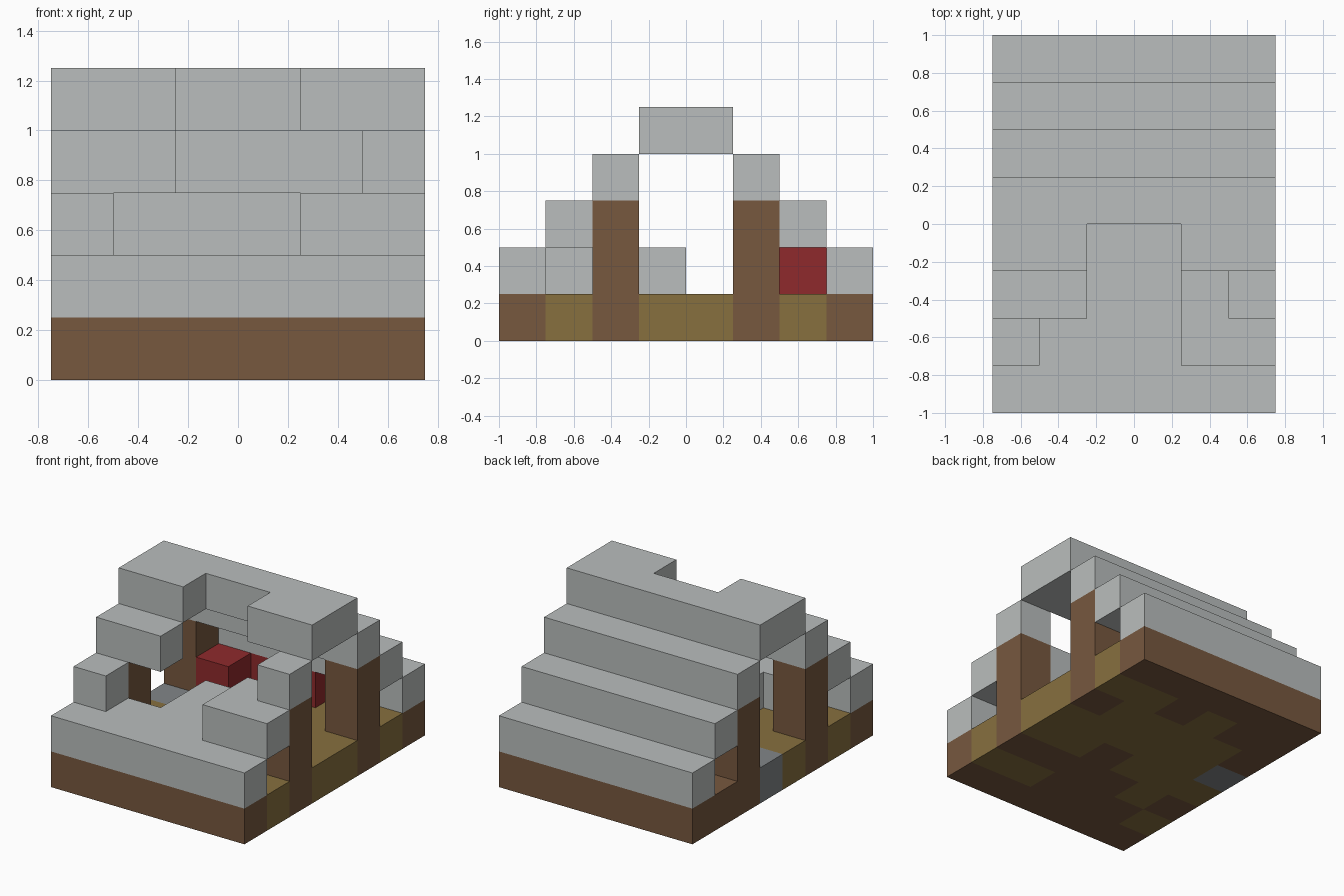
import bpy
import bmesh
import math
from mathutils import Vector

cube = bpy.data.objects.get("Cube")
if cube:
    bpy.data.objects.remove(cube, do_unlink=True)

CELL = 0.25
NX, NY = 6, 8


def srgb(r, g, b):
    def lin(c):
        c /= 255
        return c / 12.92 if c <= 0.04045 else ((c + 0.055) / 1.055) ** 2.4
    return (lin(r), lin(g), lin(b), 1.0)


def material(name, color):
    m = bpy.data.materials.new(name)
    m.use_nodes = True
    m.diffuse_color = color
    bsdf = next(n for n in m.node_tree.nodes if n.type == 'BSDF_PRINCIPLED')
    bsdf.inputs["Base Color"].default_value = color
    return m


STONE = material("pale stone", srgb(186, 190, 189))
WOOD = material("brown wood", srgb(119, 88, 63))
EARTH = material("olive earth", srgb(135, 112, 63))
RED = material("red block", srgb(143, 42, 44))
SLATE = material("dark slate", srgb(130, 134, 136))


def block(xs, y, z):
    """Set of cells for a row of blocks."""
    return {(x, y, z) for x in xs}


ROW = range(NX)
parts = {}

# Floor: olive patches and one slate tile set into a wooden base
earth_rows = {1: (0, 4, 5), 2: (1,), 3: (0, 1, 2, 4, 5),
              4: range(1, NX), 5: range(1, 5), 6: (2, 4, 5)}
earth = set().union(*(block(xs, y, 0) for y, xs in earth_rows.items()))
tile = block([0], 4, 0)
base = set().union(*(block(ROW, y, 0) for y in range(NY))) - earth - tile
parts["floor_base"] = (WOOD, base)
parts["floor_earth"] = (EARTH, earth)
parts["floor_tile"] = (SLATE, tile)

# Corner posts
for x, side in ((0, "right"), (NX - 1, "left")):
    for y, end in ((2, "front"), (5, "back")):
        parts[f"{end}_{side}_post"] = (WOOD, {(x, y, z) for z in (1, 2)})

# Stepped roof: whole at the back, broken at the front
for step in range(1, 5):
    parts[f"back_roof_step_{step}"] = (STONE, block(ROW, NY - step, step))
front_rows = (ROW, (0, 4, 5), (0, 1, 5), (0, 1, 4, 5))
for step, xs in enumerate(front_rows, 1):
    parts[f"front_roof_step_{step}"] = (STONE, block(xs, step - 1, step))

# Fallen stones inside the front
parts["rubble"] = (STONE, block((1, 2, 3), 1, 1) | block((2, 3, 4), 2, 1)
                   | block((2, 3), 3, 1) | block([4], 2, 2))

# Red furniture along the back wall
parts["red_bench"] = (RED, block((1, 2, 3), 6, 1) | block([1], 5, 1))

filled = set().union(*(cells for _, cells in parts.values()))


def build(name, mat, cells):
    """Outer skin of the cells, with coplanar faces merged."""
    bm = bmesh.new()
    for c in cells:
        for axis in range(3):
            u, v = (axis + 1) % 3, (axis + 2) % 3
            for side in (0, 1):
                near = list(c)
                near[axis] += 2 * side - 1
                if tuple(near) in filled:
                    continue
                verts = []
                for du, dv in ((0, 0), (1, 0), (1, 1), (0, 1)):
                    p = Vector(c)
                    p[axis] += side
                    p[u] += du
                    p[v] += dv
                    p -= Vector((NX / 2, NY / 2, 0))
                    verts.append(bm.verts.new(p * CELL))
                bm.faces.new(verts if side else verts[::-1])
    bmesh.ops.remove_doubles(bm, verts=bm.verts, dist=0.001)
    bmesh.ops.dissolve_limit(bm, angle_limit=math.radians(1),
                             verts=bm.verts, edges=bm.edges)
    mesh = bpy.data.meshes.new(name)
    bm.to_mesh(mesh)
    bm.free()
    mesh.materials.append(mat)
    obj = bpy.data.objects.new(name, mesh)
    bpy.context.collection.objects.link(obj)


for part, (mat, cells) in parts.items():
    build(part, mat, cells)
